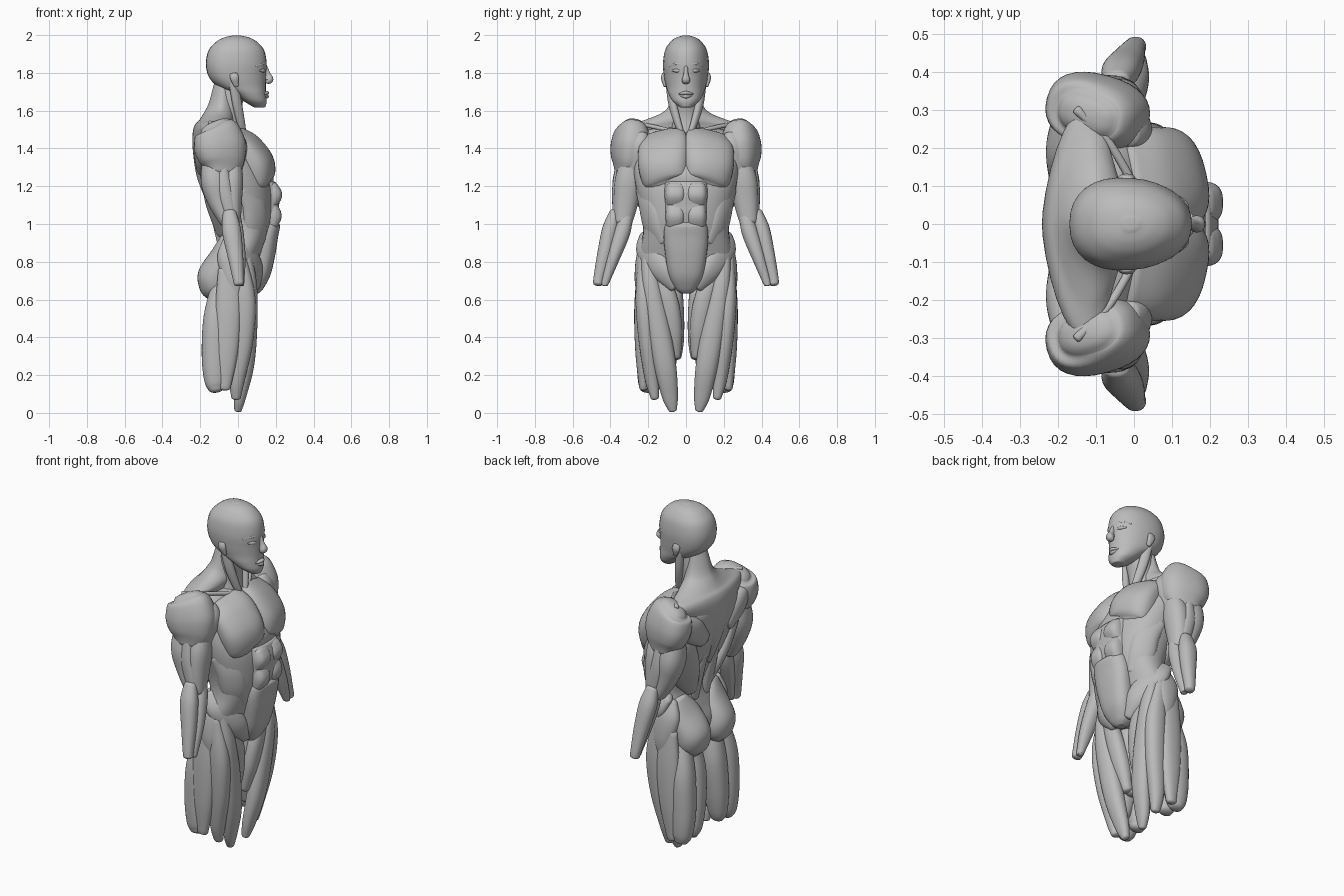
import bpy, bmesh, math
from mathutils import Vector

mat = bpy.data.materials.new("clay grey")
mat.diffuse_color = (0.5, 0.5, 0.5, 1)
SIDES = 32


def spline(pts, steps=6):
    """Smooth curve through rows of numbers."""
    p = [pts[0]] + pts + [pts[-1]]
    out = []
    for i in range(1, len(p) - 2):
        for k in range(steps):
            u = k / steps
            out.append([0.5 * (2 * b + (c - a) * u + (2 * a - 5 * b + 4 * c - d) * u * u
                               + (3 * b - a - 3 * c + d) * u ** 3)
                        for a, b, c, d in zip(p[i - 1], p[i], p[i + 1], p[i + 2])])
    out.append(list(pts[-1]))
    return out


def muscle(name, pts, n=(1, 0, 0), mirror=True, e=2.2, flat=False, egg=0.0):
    """Loft through (x, y, z, half width, half thickness); n is the outward side."""
    rows = spline([list(p) for p in pts])
    ctr = [Vector(r[:3]) for r in rows]
    rings = []
    for i, r in enumerate(rows):
        t = (ctr[min(i + 1, len(ctr) - 1)] - ctr[max(i - 1, 0)]).normalized()
        if flat:
            t, s, nn = Vector((0, 0, 1)), Vector((0, 1, 0)), Vector((1, 0, 0))
        else:
            s = t.cross(Vector(n)).normalized()
            nn = s.cross(t)
        rings.append((ctr[i], t, s, nn, max(r[3], .004), max(r[4], .004)))

    def caps(ring, sign):
        c, t, s, nn, w, h = ring
        m = min(w, h) * (0.12 if flat else 0.5)
        return [(c + t * sign * m * math.sin(a), t, s, nn, w * math.cos(a), h * math.cos(a))
                for a in (0.5, 0.95, 1.3, 1.5)]
    rings = caps(rings[0], -1)[::-1] + rings + caps(rings[-1], 1)
    bm = bmesh.new()
    loops = []
    for c, t, s, nn, w, h in rings:
        loop = []
        for k in range(SIDES):
            a = 2 * math.pi * k / SIDES
            ca, sa = math.cos(a), math.sin(a)
            u = math.copysign(abs(ca) ** (2 / e), ca) * (1 - egg * sa)
            v = math.copysign(abs(sa) ** (2 / e), sa)
            loop.append(bm.verts.new(c + s * (w * u) + nn * (h * v)))
        loops.append(loop)
    for A, B in zip(loops, loops[1:]):
        for k in range(SIDES):
            j = (k + 1) % SIDES
            bm.faces.new((A[k], A[j], B[j], B[k]))
    bm.faces.new(loops[0])
    bm.faces.new(loops[-1])
    bmesh.ops.recalc_face_normals(bm, faces=bm.faces)
    for f in bm.faces:
        f.smooth = True
    me = bpy.data.meshes.new(name)
    bm.to_mesh(me)
    bm.free()
    me.materials.append(mat)
    ob = bpy.data.objects.new(name, me)
    bpy.context.collection.objects.link(ob)
    if mirror:
        m = ob.modifiers.new("mirror", 'MIRROR')
        m.use_axis = (False, True, False)
        m.use_mirror_merge = False
    return ob


def body(name, secs, **kw):
    """Central loft from (z, back x, front x, half width)."""
    return muscle(name, [((b + f) / 2, 0, z, w, (f - b) / 2) for z, b, f, w in secs],
                  mirror=False, flat=True, **kw)


# Head and face
body("head", [(1.62, .08, .145, .034), (1.65, .03, .152, .07), (1.69, -.03, .148, .092),
              (1.73, -.11, .147, .105), (1.78, -.155, .148, .116), (1.85, -.17, .152, .121),
              (1.92, -.155, .138, .11), (1.965, -.115, .10, .082), (1.987, -.075, .06, .052),
              (1.996, -.035, .02, .022)], egg=.12)
muscle("nose", [(.14, 0, 1.83, .011, .016), (.155, 0, 1.79, .013, .018),
                (.165, 0, 1.765, .022, .022), (.155, 0, 1.75, .018, .012)], mirror=False)
muscle("upper_lip", [(.136, -.034, 1.688, .005, .008), (.152, 0, 1.694, .01, .013),
                     (.136, .034, 1.688, .005, .008)], mirror=False)
muscle("lower_lip", [(.136, -.028, 1.68, .005, .008), (.15, 0, 1.675, .01, .013),
                     (.136, .028, 1.68, .005, .008)], mirror=False)
muscle("chin", [(.125, 0, 1.655, .03, .025), (.122, 0, 1.632, .028, .02)], mirror=False)
muscle("brow", [(.138, .015, 1.842, .008, .012), (.126, .05, 1.848, .008, .012),
                (.092, .085, 1.835, .006, .008)])
muscle("eye", [(.136, .028, 1.81, .005, .008), (.13, .047, 1.812, .011, .014),
               (.112, .07, 1.812, .005, .008)])
muscle("ear", [(-.022, .117, 1.795, .02, .01), (-.018, .12, 1.77, .022, .012),
               (-.008, .11, 1.73, .012, .008)], n=(0, 1, 0))

# Neck and trapezius
body("neck", [(1.44, -.14, .03, .09), (1.56, -.13, .012, .07), (1.66, -.11, .03, .07),
              (1.74, -.1, .05, .07)])
muscle("neck_strap", [(-.025, .088, 1.75, .025, .018), (-.005, .072, 1.64, .026, .02),
                      (.015, .045, 1.54, .022, .018), (.032, .02, 1.47, .014, .012)], n=(.5, 1, 0))
body("trapezius", [(1.1, -.16, -.1, .012), (1.25, -.218, -.1, .075), (1.4, -.24, -.06, .2),
                   (1.48, -.24, -.04, .29), (1.525, -.228, -.03, .3), (1.55, -.205, -.02, .22),
                   (1.59, -.18, -.015, .125), (1.64, -.155, -.015, .085),
                   (1.75, -.125, -.03, .055)], e=1.65)
muscle("collar_bone", [(.032, .02, 1.47, .012, .012), (.0, .1, 1.498, .011, .011),
                       (-.07, .22, 1.525, .011, .011), (-.15, .3, 1.535, .012, .012)], n=(0, 0, 1))

# Trunk
body("torso", [(.67, -.13, .07, .16), (.76, -.15, .10, .24), (.85, -.12, .13, .245),
               (.95, -.095, .165, .228), (1.05, -.125, .185, .232), (1.2, -.185, .18, .268),
               (1.32, -.22, .13, .285), (1.43, -.232, .05, .28), (1.5, -.215, .01, .2)], e=2.35)
muscle("chest", [(-.005, .12, 1.47, .115, .035), (.05, .118, 1.41, .135, .067),
                 (.093, .116, 1.32, .138, .092), (.108, .11, 1.24, .125, .082),
                 (.115, .105, 1.21, .105, .055)], n=(.9, .25, .4), e=2.5)
body("breastbone", [(1.2, 0, .185, .14), (1.26, 0, .187, .18), (1.34, 0, .155, .18),
                    (1.42, -.05, .095, .15), (1.48, -.08, .035, .1)])
body("abdominal_sheath", [(.99, .06, .205, .108), (1.05, .06, .216, .113), (1.1, .06, .218, .113),
                          (1.16, .06, .22, .118), (1.22, .06, .2, .115)], e=3)
for i, (z, x, h, w) in enumerate([(1.155, .17, .042, .056), (1.045, .167, .05, .053)]):
    muscle("abdominal_%d" % (i + 1), [(x - .005, .055, z + h, w * .9, .048), (x, .056, z, w, .064),
                                      (x - .005, .056, z - h, w * .92, .05)], e=2.9)
body("lower_abdomen", [(.635, .06, .112, .03), (.66, .04, .135, .06), (.73, .05, .172, .092),
                       (.84, .07, .198, .11), (.93, .08, .212, .118), (.99, .08, .222, .112),
                       (1.01, .08, .205, .1)], e=2.5)
muscle("upper_oblique", [(.04, .225, 1.2, .06, .03), (.08, .19, 1.1, .075, .045),
                         (.09, .165, .99, .075, .045), (.1, .13, .9, .05, .03)], n=(.6, .8, 0))
muscle("hip_oblique", [(-.03, .205, .95, .05, .025), (.025, .2, .87, .075, .042),
                       (.08, .13, .76, .065, .042), (.085, .06, .67, .035, .03)], n=(.7, .6, .1))
muscle("back_wing", [(-.11, .25, 1.38, .07, .05), (-.11, .235, 1.25, .10, .05),
                     (-.105, .17, 1.1, .09, .04), (-.08, .08, .95, .04, .03)], n=(-.7, .7, 0))
muscle("shoulder_blade", [(-.16, .27, 1.43, .05, .055), (-.178, .2, 1.37, .075, .053),
                          (-.18, .11, 1.29, .05, .04)], n=(-1, .2, 0))
muscle("spine_muscle", [(-.14, .05, 1.18, .03, .035), (-.1, .055, 1.03, .042, .04),
                        (-.075, .05, .9, .03, .035)], n=(-1, 0, 0))

# Arms
muscle("shoulder", [(-.12, .285, 1.517, .085, .055), (-.11, .288, 1.49, .12, .085),
                    (-.095, .297, 1.41, .138, .096), (-.08, .31, 1.33, .118, .08),
                    (-.075, .328, 1.275, .08, .05)], n=(.28, 1, 0), e=2.4)
muscle("shoulder_front", [(-.02, .25, 1.47, .05, .035), (-.005, .255, 1.41, .062, .05),
                          (-.02, .28, 1.31, .05, .045), (-.03, .31, 1.25, .03, .03)], n=(1, .4, 0))
muscle("biceps", [(-.03, .285, 1.35, .05, .045), (-.035, .302, 1.24, .072, .062),
                  (-.035, .318, 1.12, .066, .056), (-.025, .332, 1.01, .048, .04)])
muscle("triceps", [(-.125, .295, 1.36, .06, .06), (-.125, .308, 1.23, .08, .072),
                   (-.1, .318, 1.12, .066, .06), (-.06, .335, 1.01, .045, .035)], n=(-1, 0, 0))
muscle("outer_upper_arm", [(-.08, .345, 1.3, .03, .03), (-.075, .352, 1.2, .045, .038),
                           (-.05, .355, 1.09, .04, .035), (-.03, .36, 1.02, .025, .025)],
       n=(0, 1, 0))
muscle("outer_forearm", [(-.045, .375, 1.06, .035, .03), (-.035, .402, .97, .05, .042),
                         (-.015, .432, .84, .042, .038), (0, .46, .72, .03, .029),
                         (.005, .466, .685, .027, .026)], n=(0, 1, 0))
muscle("inner_forearm", [(-.02, .315, 1.04, .035, .035), (-.015, .34, .95, .045, .043),
                         (0, .385, .82, .04, .034), (.012, .425, .7, .022, .022),
                         (.012, .43, .68, .02, .018)], n=(0, -1, 0))

# Hips
muscle("buttock", [(-.06, .15, .92, .05, .035), (-.08, .135, .84, .095, .06),
                   (-.11, .118, .73, .108, .1), (-.12, .112, .66, .098, .085),
                   (-.115, .11, .615, .06, .05)], n=(-1, .15, 0))
muscle("side_hip", [(-.04, .2, .92, .04, .025), (-.035, .22, .83, .075, .042),
                    (-.02, .232, .71, .06, .04), (-.01, .235, .62, .03, .025)], n=(0, 1, 0))

# Thighs
muscle("thigh_core", [(-.03, .13, .75, .09, .08), (-.04, .145, .55, .095, .095),
                      (-.045, .145, .32, .078, .078), (-.04, .14, .2, .04, .04)])
muscle("front_thigh", [(.035, .205, .86, .03, .03), (.05, .185, .68, .05, .05),
                       (.052, .145, .45, .06, .05), (.04, .11, .25, .058, .045),
                       (.012, .085, .09, .043, .032), (0, .07, .015, .022, .02)])
muscle("front_outer_thigh", [(.01, .225, .82, .03, .035), (.035, .222, .6, .045, .058),
                             (.025, .205, .38, .045, .055), (-.005, .18, .18, .038, .042),
                             (-.01, .165, .08, .022, .025)])
muscle("inner_strap", [(.045, .17, .8, .035, .03), (.055, .1, .62, .05, .04),
                       (.03, .07, .45, .05, .045), (.0, .06, .3, .033, .03)])
muscle("outer_thigh", [(-.05, .235, .76, .055, .025), (-.05, .236, .55, .07, .038),
                       (-.06, .232, .32, .06, .036), (-.07, .225, .13, .03, .022)], n=(0, 1, 0))
muscle("rear_outer_thigh", [(-.09, .17, .68, .05, .05), (-.115, .195, .5, .065, .068),
                            (-.122, .2, .3, .062, .07), (-.12, .205, .17, .05, .058),
                            (-.115, .21, .125, .035, .04)], n=(-1, 0, 0))
muscle("rear_inner_thigh", [(-.09, .1, .68, .05, .05), (-.11, .095, .5, .068, .07),
                            (-.12, .105, .32, .062, .07), (-.125, .115, .19, .048, .055),
                            (-.12, .12, .14, .035, .04)], n=(-1, 0, 0))
muscle("inner_thigh", [(-.02, .065, .68, .045, .05), (-.025, .068, .52, .058, .07),
                       (-.035, .063, .38, .052, .06), (-.035, .055, .295, .032, .035)])
